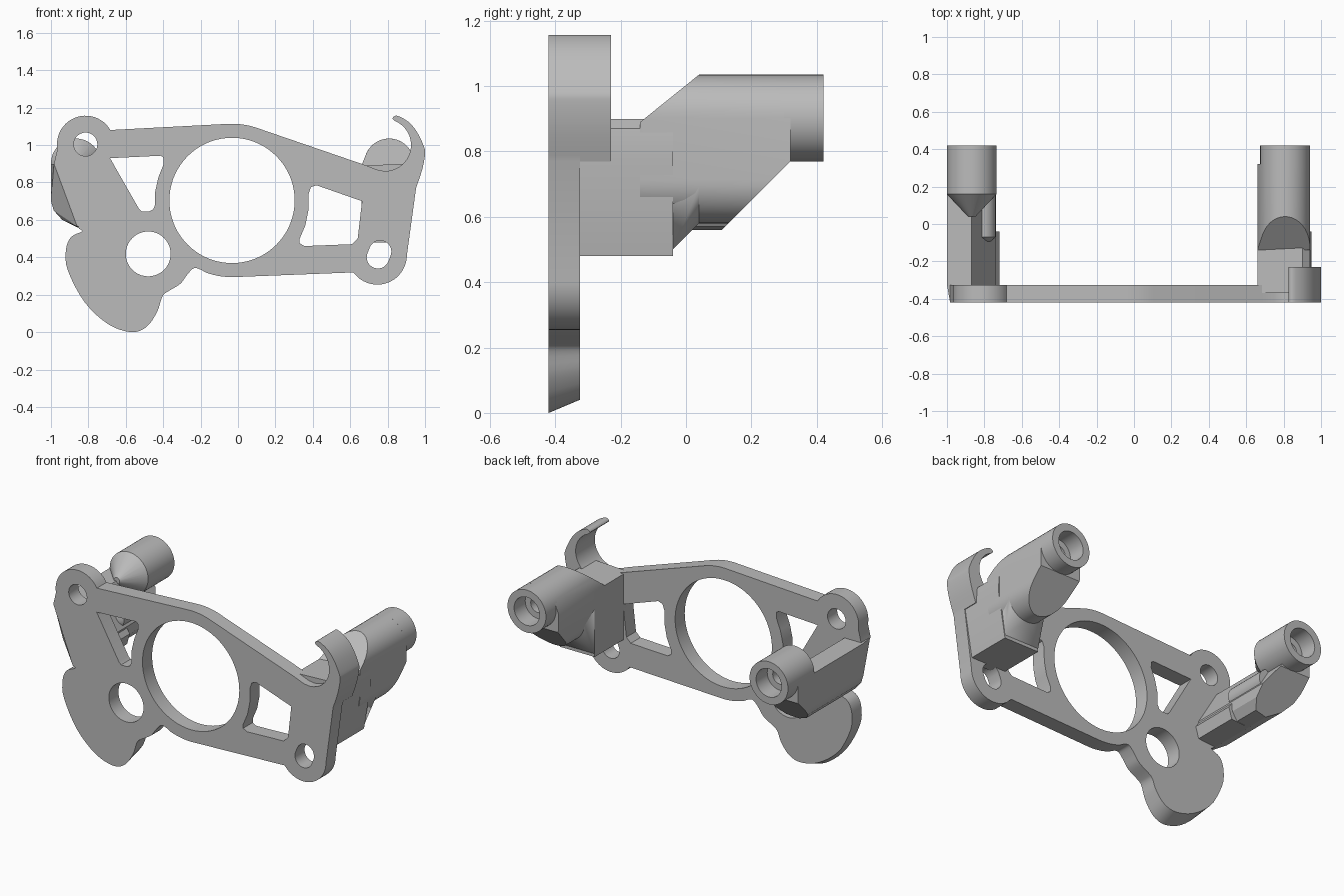
import bpy, bmesh, math
from mathutils import Vector

cube = bpy.data.objects.get("Cube")
if cube:
    bpy.data.objects.remove(cube, do_unlink=True)

grey = bpy.data.materials.new("light_grey")
grey.use_nodes = True
COLOUR = (0.5, 0.5, 0.5, 1)
grey.diffuse_color = COLOUR
grey.node_tree.nodes["Principled BSDF"].inputs["Base Color"].default_value = COLOUR

FRONT, BACK = -0.42, -0.325


def arc(cx, cz, r, a0=0, a1=360, n=40):
    """Points on an arc in the x-z plane, ends included unless it closes."""
    steps = n if a1 - a0 == 360 else n - 1
    angles = [math.radians(a0 + (a1 - a0) * i / steps) for i in range(n)]
    return [(cx + r * math.cos(a), cz + r * math.sin(a)) for a in angles]


def smooth(pts, n=4):
    """Catmull-Rom curve through the points."""
    p = [Vector(q) for q in [pts[0]] + pts + [pts[-1]]]
    out = []
    for a, b, c, d in zip(p, p[1:], p[2:], p[3:]):
        for i in range(n):
            t = i / n
            out.append(tuple(0.5 * (2 * b + (c - a) * t + (2 * a - 5 * b + 4 * c - d) * t * t
                                    + (3 * b - a - 3 * c + d) * t ** 3)))
    return out + [tuple(pts[-1])]


def finish(name, bm):
    me = bpy.data.meshes.new(name)
    bmesh.ops.recalc_face_normals(bm, faces=bm.faces)
    bm.to_mesh(me)
    bm.free()
    me.materials.clear()
    me.materials.append(grey)
    me.shade_smooth()
    me.set_sharp_from_angle(angle=math.radians(28))
    ob = bpy.data.objects.new(name, me)
    bpy.context.collection.objects.link(ob)
    return ob


def sheet(name, loops, y0, y1, taper=False):
    """Flat plate with holes, filled from closed outlines."""
    cu = bpy.data.curves.new(name, "CURVE")
    cu.dimensions = "2D"
    cu.fill_mode = "BOTH"
    cu.extrude = (y1 - y0) / 2
    for loop in loops:
        sp = cu.splines.new("POLY")
        sp.points.add(len(loop) - 1)
        for pt, (x, z) in zip(sp.points, loop):
            pt.co = (x, z, 0, 1)
        sp.use_cyclic_u = True
    tmp = bpy.data.objects.new("outline", cu)
    bpy.context.collection.objects.link(tmp)
    bpy.context.view_layer.update()
    me = bpy.data.meshes.new_from_object(tmp.evaluated_get(bpy.context.evaluated_depsgraph_get()))
    bpy.data.objects.remove(tmp, do_unlink=True)
    bm = bmesh.new()
    bm.from_mesh(me)
    bmesh.ops.remove_doubles(bm, verts=bm.verts, dist=0.0001)
    for v in bm.verts:
        x, z, d = v.co
        y = (y0 + y1) / 2 - d
        if taper and y > (y0 + y1) / 2 and z < 0.2:
            z += 0.04 * (1 - z / 0.2)
        v.co = (x, y, z)
    return finish(name, bm)


def solid(name, rings, cuts=()):
    """Convex solid around (y, x-z points) rings, trimmed by planes."""
    bm = bmesh.new()
    for y, pts in rings:
        for x, z in pts:
            bm.verts.new((x, y, z))
    res = bmesh.ops.convex_hull(bm, input=bm.verts)
    loose = {g for g in res["geom_interior"] + res["geom_unused"] if isinstance(g, bmesh.types.BMVert)}
    bmesh.ops.delete(bm, geom=list(loose), context="VERTS")
    for co, no in cuts:
        bmesh.ops.bisect_plane(bm, geom=bm.verts[:] + bm.edges[:] + bm.faces[:],
                               plane_co=co, plane_no=no, clear_outer=True)
        bmesh.ops.holes_fill(bm, edges=[e for e in bm.edges if e.is_boundary])
    bmesh.ops.dissolve_limit(bm, angle_limit=0.01, verts=bm.verts, edges=bm.edges)
    return finish(name, bm)


def bore(parts, cx, cz):
    """Stepped blind hole in the end of a post."""
    for r, y in ((0.088, 0.31), (0.05, 0.12)):
        cutter = solid("bore_cutter", [(y, arc(cx, cz, r, n=32)), (0.5, arc(cx, cz, r, n=32))])
        cutter.hide_render = True
        for ob in parts:
            mod = ob.modifiers.new("bore", "BOOLEAN")
            mod.operation, mod.solver, mod.object = "DIFFERENCE", "EXACT", cutter
            bpy.context.view_layer.update()
            me = bpy.data.meshes.new_from_object(ob.evaluated_get(bpy.context.evaluated_depsgraph_get()))
            ob.modifiers.clear()
            ob.data = me
            me.set_sharp_from_angle(angle=math.radians(28))
        bpy.data.objects.remove(cutter, do_unlink=True)


# Main plate: outline runs anticlockwise from the left ear
hook_outer = smooth([(0.952, 0.77), (0.985, 0.87), (1.0, 0.95), (0.995, 0.99), (0.957, 1.07),
                     (0.91, 1.125), (0.85, 1.157), (0.826, 1.143), (0.84, 1.128)])
hook_inner = arc(0.786, 1.0, 0.139, 62, -90, 24)
lobe = smooth([(-0.85, 0.553), (-0.835, 0.538), (-0.893, 0.508), (-0.92, 0.44), (-0.91, 0.33),
               (-0.82, 0.16), (-0.695, 0.043), (-0.572, 0.0), (-0.49, 0.027), (-0.433, 0.107),
               (-0.406, 0.187), (-0.38, 0.214), (-0.31, 0.257), (-0.273, 0.305),
               (-0.235, 0.342), (-0.195, 0.332)])
outline = (arc(-0.815, 1.004, 0.153, 30, 190, 24) + [(-0.984, 0.9)] + lobe
           + arc(-0.032, 0.704, 0.41, 250, 273, 8)
           + arc(0.745, 0.412, 0.158, 216, 360, 24) + hook_outer + hook_inner
           + [(0.75, 0.866), (0.68, 0.893)] + arc(-0.032, 0.704, 0.41, 70, 92, 8))
left_window = [(-0.684, 0.93), (-0.415, 0.943), (-0.4, 0.935), (-0.397, 0.9), (-0.425, 0.83),
               (-0.443, 0.75), (-0.443, 0.68), (-0.455, 0.655), (-0.475, 0.645), (-0.515, 0.645),
               (-0.53, 0.66)]
right_window = [(0.42, 0.785), (0.663, 0.7), (0.64, 0.5), (0.61, 0.47), (0.355, 0.46),
                (0.33, 0.475), (0.33, 0.5), (0.36, 0.57), (0.376, 0.65), (0.378, 0.74),
                (0.39, 0.775)]
slot = arc(0.76, 0.43, 0.06, -25, 155, 14) + arc(0.748, 0.4, 0.06, 155, 335, 14)
sheet("mounting_plate",
      [outline, arc(-0.032, 0.704, 0.335, n=72), arc(-0.48, 0.418, 0.12),
       arc(-0.815, 1.004, 0.063, n=28), slot, left_window, right_window], FRONT, BACK, taper=True)

# Deeper hook on the right corner
sheet("cable_hook", [hook_outer + hook_inner + [(0.79, 0.77)]], FRONT, -0.23)

# Posts share one radius and height
R, PZ = 0.133, 0.902
RX, LX = 0.808, -0.867
under_slope = ((0, 0.13, 0.58), (0, 1, -1))
top_slope = ((0, -0.14, 0.89), (0, -0.145, 0.18))

# Right standoff
base = [(0.66, 0.89), (0.66, 0.48), (0.9, 0.48), (0.948, 0.77), (0.94, 0.87), (0.9, 0.9)]
solid("right_arm_base", [(-0.37, base), (-0.04, base)])
solid("right_arm_ramp", [(-0.04, [(0.66, 0.8), (0.66, 0.5), (0.9, 0.5), (0.94, 0.8)]),
                         (0.04, arc(RX, 0.713, R))])
capsule = arc(RX, PZ, R) + arc(RX, 0.713, R) + [(0.66, 0.89), (0.66, 0.78)]
right_arm = solid("right_arm", [(-0.14, capsule), (0.32, capsule)], [under_slope, top_slope])
right_post = solid("right_post", [(0.3, arc(RX, PZ, R, n=48)), (0.42, arc(RX, PZ, R, n=48))])
bore([right_arm, right_post], RX, PZ)

# Left standoff: slanted wall, small round neck and tapered post
wall = [(-1.0, 0.9), (-1.0, 0.7), (-0.985, 0.65), (-0.94, 0.6), (-0.86, 0.56), (-0.78, 0.57),
        (-0.745, 0.62), (-0.74, 0.68), (-0.87, 0.9)]
chamfer = [(-0.984, 0.9), (-0.86, 0.565), (-0.78, 0.6), (-0.88, 0.9)]
solid("left_arm_root", [(-0.415, chamfer), (BACK, wall)])
left_arm = solid("left_arm", [(BACK, wall), (0.32, wall)], [under_slope])
flare = [(-0.9, 0.9), (-0.86, 0.56), (-0.74, 0.57), (-0.72, 0.64)]
solid("left_arm_flare", [(-0.37, flare), (-0.04, flare)])
neck = arc(-0.812, 0.73, 0.073, n=28)
left_neck = solid("left_neck", [(-0.13, [(-0.812, 0.7)]), (-0.07, neck), (0.2, neck)])
left_post = solid("left_post", [(0.04, arc(LX, PZ, 0.02, n=48)), (0.16, arc(LX, PZ, R, n=48)),
                                (0.42, arc(LX, PZ, R, n=48))])
bore([left_arm, left_neck, left_post], LX, PZ)
